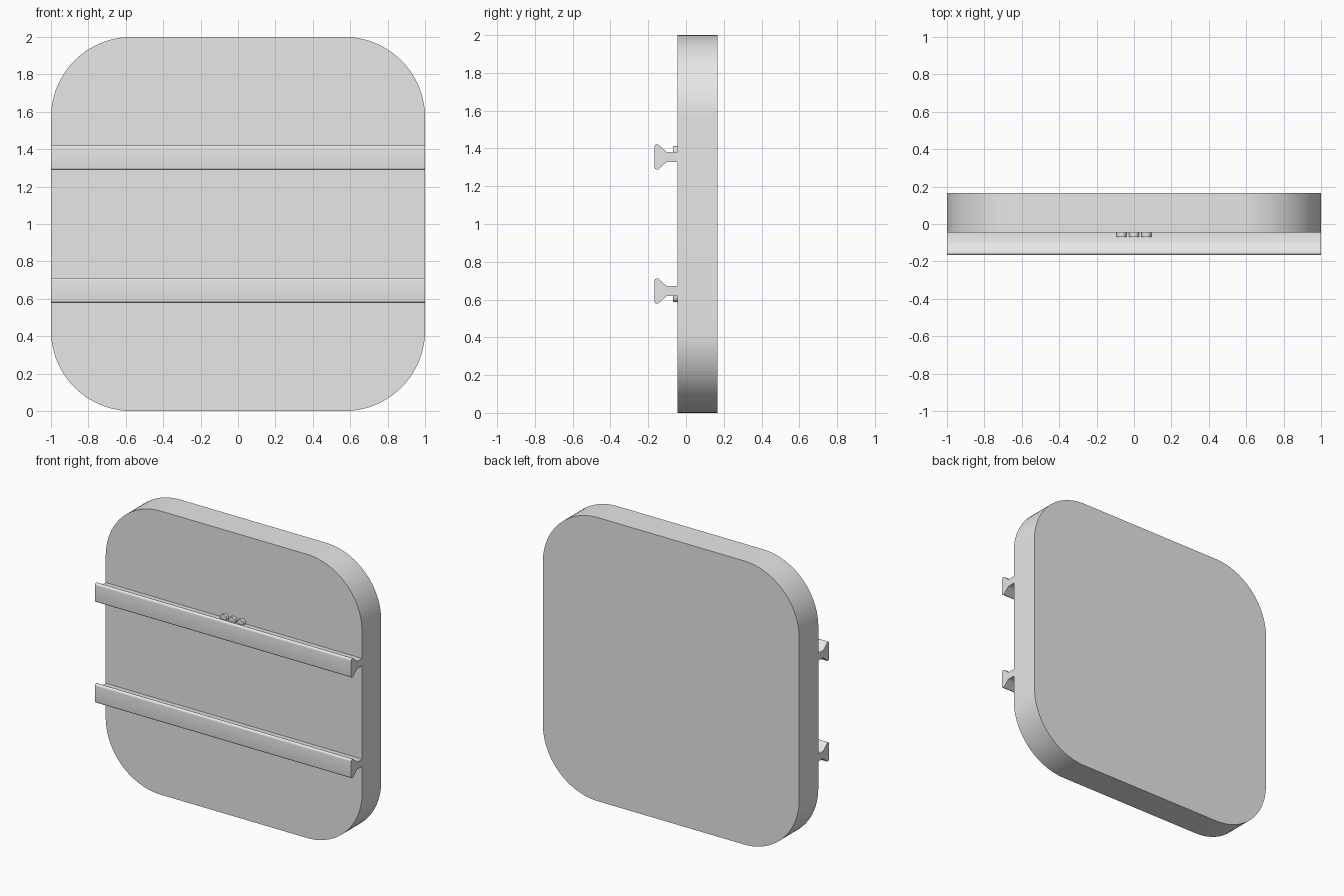
import bpy
import bmesh
from math import cos, sin, pi, radians
from mathutils import Vector

cube = bpy.data.objects.get("Cube")
if cube:
    bpy.data.objects.remove(cube, do_unlink=True)

grey = bpy.data.materials.new("plain grey")
grey.use_nodes = True
colour = (0.8, 0.8, 0.8, 1)
grey.diffuse_color = colour
grey.node_tree.nodes["Principled BSDF"].inputs["Base Color"].default_value = colour


def arc(cx, cz, radius, start, end, steps):
    """Points along a circular arc, angles in degrees."""
    angles = [radians(start + (end - start) * i / steps) for i in range(steps + 1)]
    return [(cx + radius * cos(a), cz + radius * sin(a)) for a in angles]


def prism(name, points, sweep):
    """Extrude a closed outline along a vector."""
    bm = bmesh.new()
    face = bm.faces.new([bm.verts.new(p) for p in points])
    ext = bmesh.ops.extrude_face_region(bm, geom=[face], use_keep_orig=True)
    moved = [v for v in ext["geom"] if isinstance(v, bmesh.types.BMVert)]
    bmesh.ops.translate(bm, verts=moved, vec=Vector(sweep))
    bmesh.ops.recalc_face_normals(bm, faces=bm.faces)
    mesh = bpy.data.meshes.new(name)
    bm.to_mesh(mesh)
    bm.free()
    mesh.materials.append(grey)
    obj = bpy.data.objects.new(name, mesh)
    bpy.context.collection.objects.link(obj)
    bpy.ops.object.select_all(action="DESELECT")
    obj.select_set(True)
    bpy.context.view_layer.objects.active = obj
    bpy.ops.object.shade_smooth_by_angle(angle=radians(30))
    return obj


FRONT, BACK = -0.046, 0.167
MID, RAIL = 1.0, 0.355

# Rounded square plate
R = 0.43
outline = []
for k, (sx, sz) in enumerate([(1, 1), (-1, 1), (-1, -1), (1, -1)]):
    outline += arc(sx * (1 - R), MID + sz * (1 - R), R, k * 90, k * 90 + 90, 20)
prism("plate", [(x, FRONT, z) for x, z in outline], (0, BACK - FRONT, 0))

# Flared rail section: neck, taper and softened head
half = [(FRONT + 0.004, 0.026), (-0.099, 0.026), (-0.104, 0.028)]
half += arc(-0.153, 0.053, 0.014, 45, 180, 8)
section = half + [(y, -z) for y, z in reversed(half)]

for side, label in ((1, "upper"), (-1, "lower")):
    centre = MID + side * RAIL
    prism(label + "_rail", [(-1, y, centre + z) for y, z in section], (2, 0, 0))

    # Three small rounded bumps tucked behind the rail head
    for i in (-1, 0, 1):
        bump = [(0.027, 0.02), *arc(0, 0.031, 0.027, 0, 180, 12), (-0.027, 0.02)]
        prism(label + "_bump", [(i * 0.066 + x, -0.07, centre + side * z)
                                for x, z in bump], (0, 0.028, 0))
